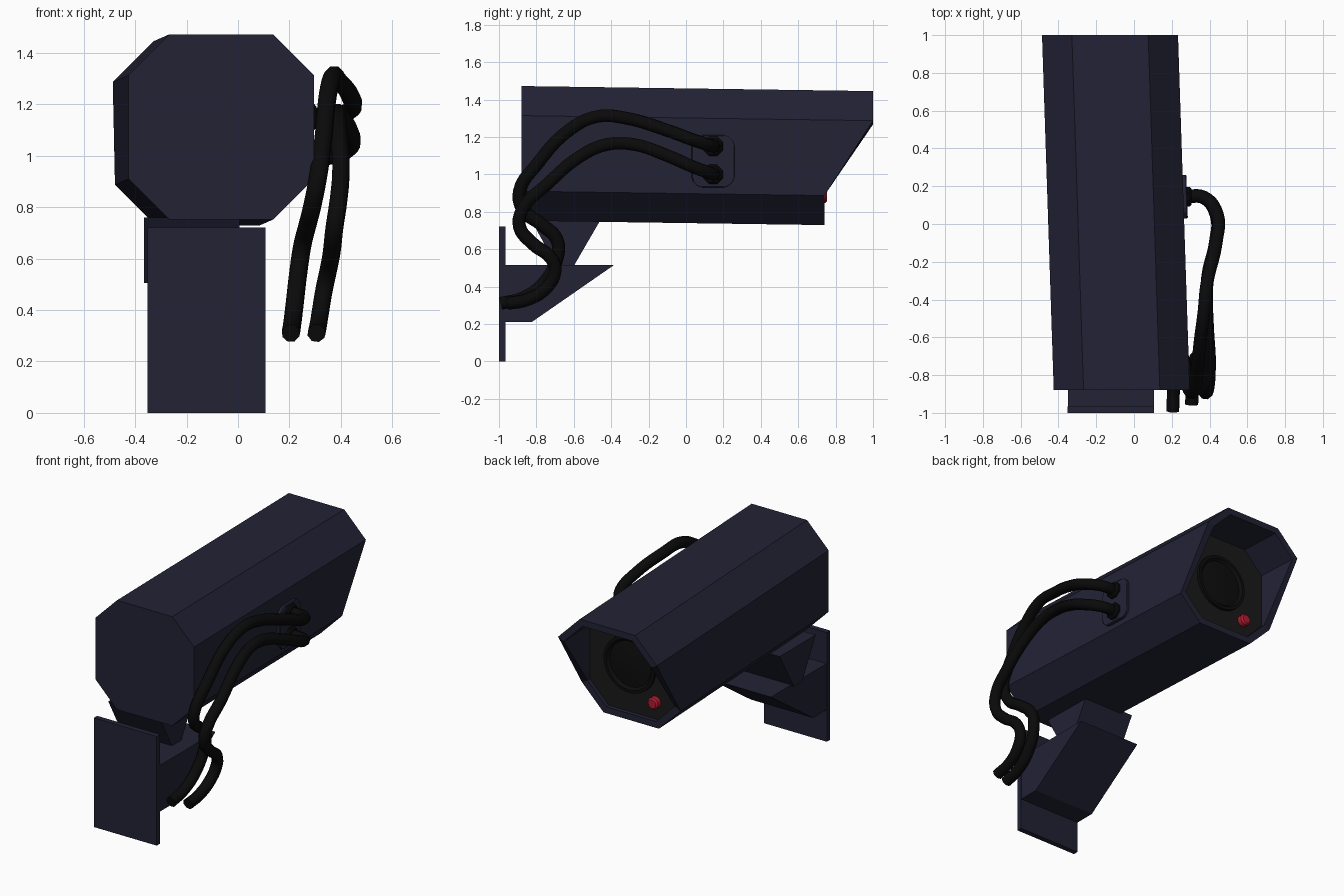
import bpy, bmesh, math
from mathutils import Vector

if "Cube" in bpy.data.objects:
    bpy.data.objects.remove(bpy.data.objects["Cube"])

def material(name, rgb):
    m = bpy.data.materials.new(name)
    m.diffuse_color = (*rgb, 1)
    m.use_nodes = True
    m.node_tree.nodes["Principled BSDF"].inputs["Base Color"].default_value = m.diffuse_color
    return m

NAVY = material("navy_paint", (0.016, 0.016, 0.036))
RUBBER = material("black_rubber", (0.003, 0.003, 0.003))
PANEL = material("dark_panel", (0.010, 0.010, 0.010))
GLASS = material("lens_glass", (0.004, 0.004, 0.004))
RED = material("red_light", (0.45, 0.012, 0.03))

def loft(name, loops, mat, smooth=False):
    """Skin a row of equal-length point loops and cap both ends."""
    bm = bmesh.new()
    rows = [[bm.verts.new(p) for p in loop] for loop in loops]
    n = len(rows[0])
    for a, b in zip(rows, rows[1:]):
        for i in range(n):
            bm.faces.new((a[i], a[(i + 1) % n], b[(i + 1) % n], b[i]))
    bm.faces.new(rows[0][::-1])
    bm.faces.new(rows[-1])
    bmesh.ops.recalc_face_normals(bm, faces=bm.faces)
    me = bpy.data.meshes.new(name)
    bm.to_mesh(me)
    bm.free()
    me.materials.append(mat)
    ob = bpy.data.objects.new(name, me)
    bpy.context.collection.objects.link(ob)
    if smooth:
        bpy.ops.object.select_all(action='DESELECT')
        ob.select_set(True)
        bpy.context.view_layer.objects.active = ob
        bpy.ops.object.shade_smooth_by_angle(angle=math.radians(35))
    return ob

def side_prism(name, profile, x0, x1, mat):
    """Extrude a (y, z) profile along x."""
    return loft(name, [[(x, y, z) for y, z in profile] for x in (x0, x1)], mat)

def octagon(half, flat):
    """Corners run clockwise from the top left."""
    return [(-flat, half), (flat, half), (half, flat), (half, -flat),
            (flat, -half), (-flat, -half), (-half, -flat), (-half, flat)]

def axis(y):
    """Centre line of the slightly turned and tilted housing."""
    t = (y + 0.88) / 1.88
    return -0.065 - 0.062 * t, 1.112 - 0.027 * t

def section(ys, half, flat):
    return [(axis(y)[0] + px, y, axis(y)[1] + pz)
            for y, (px, pz) in zip(ys, octagon(half, flat))]

def turned(name, centre, rings, n, mat, along):
    """Round part from (radius, offset) rings along x or y."""
    loops = []
    for r, d in rings:
        ring = []
        for i in range(n):
            a = 2 * math.pi * (i + 0.5) / n
            c, s = r * math.cos(a), r * math.sin(a)
            ring.append(Vector(centre) + Vector((d, c, s) if along == 'x' else (c, d, s)))
        loops.append(ring)
    return loft(name, loops, mat, n > 8)

# Housing with slanted hood and hollow front
hood = [1.0, 1.0, 1.0, 0.74, 0.74, 0.74, 0.74, 1.0]
loft("housing", [section([-0.88] * 8, 0.36, 0.202), section(hood, 0.36, 0.202),
                 section(hood, 0.318, 0.182), section([0.70] * 8, 0.318, 0.182)], NAVY)

# Front panel, lens and indicator light
loft("front_panel", [section([0.69] * 8, 0.317, 0.181),
                     section([0.715] * 8, 0.317, 0.181)], PANEL)
lx, lz = axis(0.72)
turned("lens", (lx + 0.02, 0.715, lz), [(0.185, -0.01), (0.185, 0.02), (0.165, 0.02),
       (0.15, 0.005), (0.08, 0.012), (0.02, 0.016)], 32, GLASS, 'y')
turned("indicator_light", (-0.28, 0.715, 0.885),
       [(0.038, -0.01), (0.038, 0.03), (0.028, 0.04)], 16, RED, 'y')

# Wall bracket
side_prism("wall_plate", [(-1, 0), (-0.965, 0), (-0.965, 0.72), (-1, 0.72)], -0.352, 0.107, NAVY)
side_prism("bracket_arm", [(-0.97, 0.515), (-0.385, 0.515), (-0.825, 0.21), (-0.97, 0.21)],
           -0.35, 0.105, NAVY)
side_prism("bracket_neck", [(-0.83, 0.76), (-0.455, 0.76), (-0.603, 0.505), (-0.69, 0.505)],
           -0.365, 0.005, NAVY)

# Cable socket plate on the side of the housing
corner = [(0.06, 0.14), (0.085, 0.132), (0.107, 0.11), (0.115, 0.085)]
quad = corner + [(y, -z) for y, z in corner[::-1]]
outline = quad + [(-y, -z) for y, z in quad]
loft("socket_plate", [[(x - 0.033 * y, 0.145 + y * s, 1.07 + z * s) for y, z in outline]
                      for x, s in ((0.24, 1), (0.277, 1), (0.281, 0.96))], NAVY)

# Cables with their glands
paths = {
    "upper": [(.27, .145, 1.15), (.37, .14, 1.152), (.44, .05, 1.18), (.435, -.1, 1.235),
              (.385, -.32, 1.30), (.37, -.47, 1.31), (.35, -.62, 1.24), (.33, -.8, 1.05),
              (.31, -.89, .91), (.29, -.87, .81), (.27, -.77, .73), (.25, -.69, .65),
              (.235, -.69, .55), (.22, -.76, .42), (.21, -.87, .34), (.205, -.99, .31)],
    "lower": [(.27, .145, 1.0), (.37, .14, 1.003), (.435, .05, 1.035), (.43, -.1, 1.10),
              (.39, -.28, 1.16), (.385, -.42, 1.16), (.39, -.56, 1.10), (.40, -.75, .94),
              (.39, -.87, .82), (.375, -.89, .72), (.365, -.82, .63), (.35, -.72, .55),
              (.335, -.70, .48), (.32, -.75, .39), (.31, -.85, .33), (.305, -.955, .31)],
}
for name, pts in paths.items():
    cu = bpy.data.curves.new(name + "_cable", 'CURVE')
    cu.dimensions = '3D'
    cu.bevel_depth = 0.036
    cu.bevel_resolution = 2
    cu.resolution_u = 5
    cu.use_fill_caps = True
    sp = cu.splines.new('BEZIER')
    sp.bezier_points.add(len(pts) - 1)
    for bp, p in zip(sp.bezier_points, pts):
        bp.co = p
        bp.handle_left_type = bp.handle_right_type = 'AUTO'
    cu.materials.append(RUBBER)
    bpy.context.collection.objects.link(bpy.data.objects.new(name + "_cable", cu))
    turned(name + "_gland", (0.27, 0.145, pts[0][2]), [(0.056, 0), (0.056, 0.025), (0.045, 0.035)],
           8, RUBBER, 'x')
